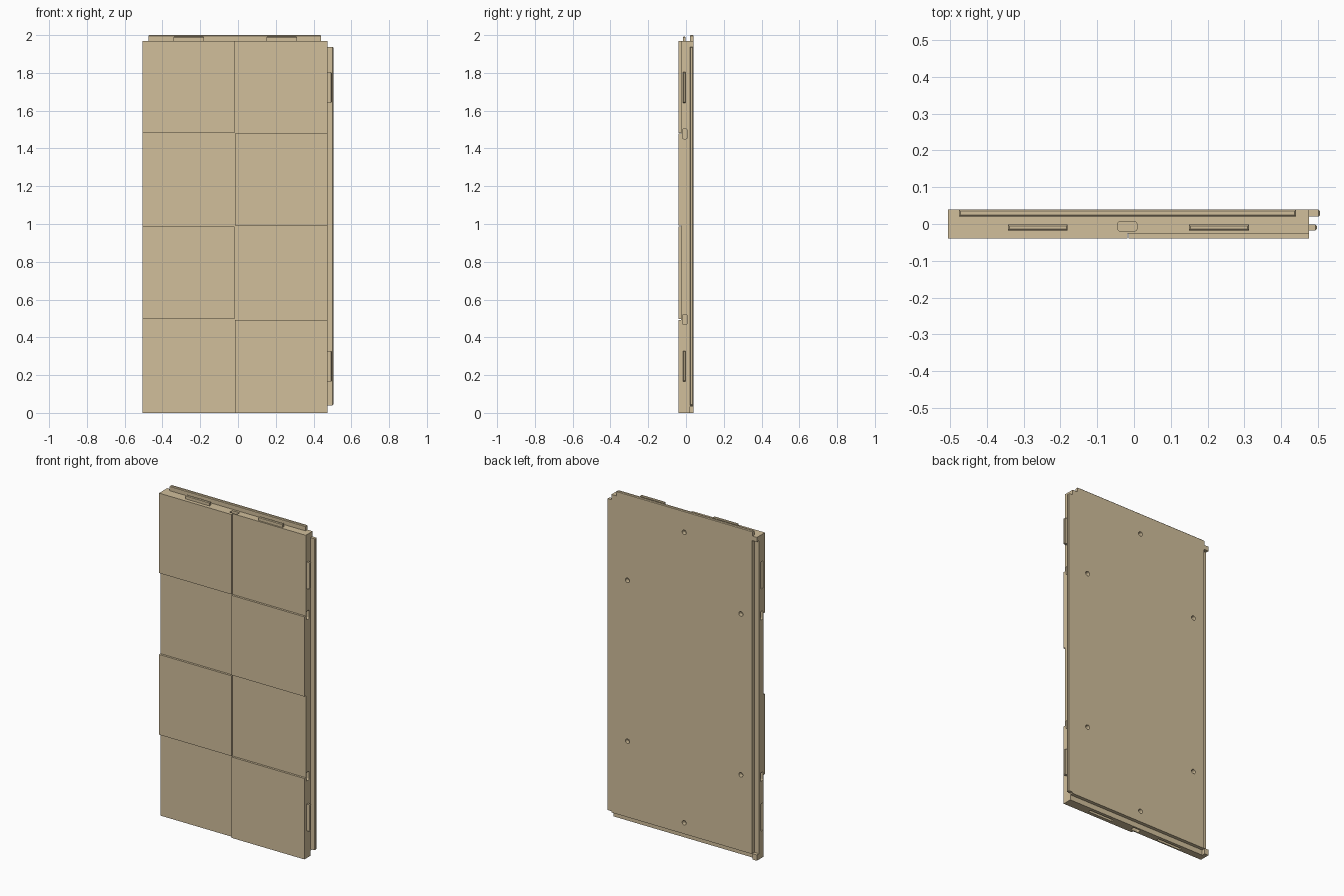
import bpy, bmesh, math
from mathutils import Matrix, Vector

if "Cube" in bpy.data.objects:
    bpy.data.objects.remove(bpy.data.objects["Cube"])

X0, X1, Y0, Y1, H = -0.505, 0.475, -0.039, 0.039, 1.97
XC, ZC = (X0 + X1) / 2, H / 2
E = 0.02          # overshoot of cutters past the panel
TAN = bpy.data.materials.new("tan")
TAN.diffuse_color = (0.64, 0.52, 0.33, 1)
TAN.use_nodes = True
TAN.node_tree.nodes["Principled BSDF"].inputs["Base Color"].default_value = TAN.diffuse_color


def box(name, lo, hi, bevel=0.0, axis=None, segments=1, tip=None):
    """Box from corner to corner; bevels edges along an axis, or all edges off the tip's base."""
    bm = bmesh.new()
    bmesh.ops.create_cube(bm, size=1)
    lo, hi = Vector(lo), Vector(hi)
    for v in bm.verts:
        v.co = Vector([(lo[i] + hi[i]) / 2 + v.co[i] * (hi[i] - lo[i]) for i in range(3)])
    if bevel:
        if axis is not None:
            edges = [e for e in bm.edges
                     if abs((e.verts[0].co - e.verts[1].co)[axis]) > 1e-5]
        else:
            edges = [e for e in bm.edges
                     if all(abs(v.co[tip] - hi[tip]) < 1e-5 for v in e.verts)]
        bmesh.ops.bevel(bm, geom=edges, offset=bevel, segments=segments,
                        profile=0.5, affect='EDGES')
    return finish(name, bm)


def finish(name, bm):
    bmesh.ops.recalc_face_normals(bm, faces=bm.faces)
    me = bpy.data.meshes.new(name)
    bm.to_mesh(me)
    bm.free()
    me.materials.append(TAN)
    ob = bpy.data.objects.new(name, me)
    bpy.context.collection.objects.link(ob)
    return ob


panel = box("panel", (X0, Y0, 0), (X1, Y1, H))


def cut(cutter):
    mod = panel.modifiers.new("cut", 'BOOLEAN')
    mod.operation, mod.solver, mod.object = 'DIFFERENCE', 'EXACT', cutter
    bpy.context.view_layer.objects.active = panel
    bpy.ops.object.modifier_apply(modifier=mod.name)
    bpy.data.objects.remove(cutter)


# Recessed squares of the checkered front
FY = -0.026
recesses = [
    (-0.018, X1 + E, 1.478, H + E), (-0.018, X1 + E, 0.493, 0.992),
    (X0 - E, -0.015, 0.987, 1.483), (X0 - E, -0.015, -E, 0.498),
]
for a, b, c, d in recesses:
    cut(box("recess_cutter", (a, Y0 - E, c), (b, FY, d)))

# Rear rebates that take the neighbouring panels' tongues
cut(box("rebate_cutter", (X0 - E, 0.018, 0.035), (-0.473, Y1 + E, 1.942)))
cut(box("rebate_cutter", (-0.477, 0.018, -E), (X1 + E, Y1 + E, 0.032)))

# Slots for tabs on the left and bottom edges
for s in (-1, 1):
    z, x = ZC + s * 0.7375, XC + s * 0.246
    cut(box("slot_cutter", (X0 - E, -0.018, z - 0.083), (X0 + 0.025, -0.001, z + 0.083)))
    cut(box("slot_cutter", (x - 0.083, -0.018, -E), (x + 0.083, -0.001, 0.025)))

# Rounded sockets in all four edges
for z in (0.495, 1.477):
    for a, b in ((X0 - E, X0 + 0.03), (X1 - 0.03, X1 + E)):
        cut(box("socket_cutter", (a, -0.019, z - 0.026), (b, 0.006, z + 0.026), 0.006, 0, 3))
for a, b in ((-E, 0.03), (H - 0.03, H + E)):
    cut(box("socket_cutter", (-0.044, -0.019, a), (0.008, 0.006, b), 0.006, 2, 3))

# Round screw holes in the back
holes = [(XC, ZC + s * 0.885) for s in (-1, 1)]
holes += [(XC + s * 0.382, ZC + t * 0.49) for s in (-1, 1) for t in (-1, 1)]
for x, z in holes:
    bm = bmesh.new()
    bmesh.ops.create_cone(bm, cap_ends=True, segments=20, radius1=0.014, radius2=0.014, depth=0.05,
                          matrix=Matrix.Translation((x, Y1, z)) @ Matrix.Rotation(math.pi / 2, 4, 'X'))
    cut(finish("hole_cutter", bm))

# Tongues along the right and top edges
box("right_tongue", (X1, 0.02, 0.04), (0.505, Y1, 1.938), 0.004, tip=0)
box("top_tongue", (-0.475, 0.02, H), (0.44, Y1, 2.0), 0.004, tip=2)

# Locating tabs on the right and top edges
for s, n in ((-1, "first"), (1, "second")):
    z, x = ZC + s * 0.7375, XC + s * 0.246
    box("right_tab_" + n, (X1 - 0.01, -0.017, z - 0.081), (0.497, -0.002, z + 0.081), 0.004, tip=0)
    box("top_tab_" + n, (x - 0.081, -0.017, H - 0.01), (x + 0.081, -0.002, 1.992), 0.004, tip=2)
